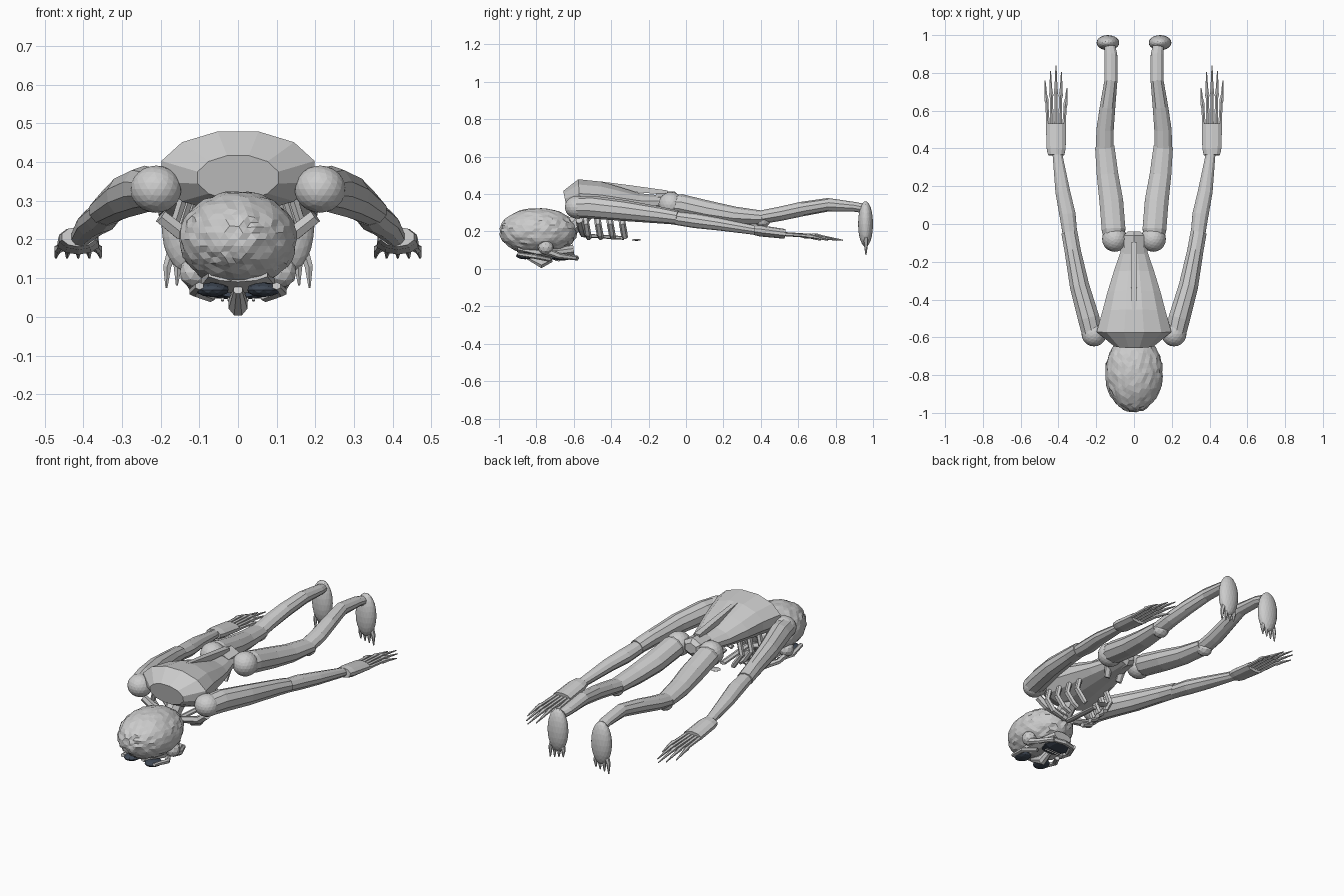
import bpy, bmesh, random
from math import cos, sin, tau
from mathutils import Vector

random.seed(4)
dark = bpy.data.materials.new("dark_hollow")
dark.diffuse_color = (0.05, 0.065, 0.09, 1)


def finish(bm, name, mat=None):
    bmesh.ops.recalc_face_normals(bm, faces=bm.faces)
    me = bpy.data.meshes.new(name)
    bm.to_mesh(me)
    bm.free()
    ob = bpy.data.objects.new(name, me)
    bpy.context.collection.objects.link(ob)
    if mat:
        me.materials.append(mat)
    return ob


def ball(name, c, r, sub=3, jitter=0.0, mat=None):
    bm = bmesh.new()
    bmesh.ops.create_icosphere(bm, subdivisions=sub, radius=1)
    for v in bm.verts:
        k = 1 + random.uniform(-jitter, jitter)
        v.co = Vector([c[i] + v.co[i] * r[i] * k for i in range(3)])
    return finish(bm, name, mat)


def tube(name, rows, n=10, mat=None):
    """Loft of elliptical rings; each row is (x, y, z, half width, half height)."""
    pts = [Vector(r[:3]) for r in rows]
    along = (pts[-1] - pts[0]).normalized()
    ref = Vector((0, 0, 1)) if abs(along.y) > 0.5 else Vector((0, 1, 0))
    bm = bmesh.new()
    rings = []
    for i, r in enumerate(rows):
        t = (pts[min(i + 1, len(pts) - 1)] - pts[max(i - 1, 0)]).normalized()
        side = t.cross(ref).normalized()
        up = side.cross(t)
        rings.append([bm.verts.new(pts[i] + side * r[3] * cos(tau * (k + .5) / n)
                                   + up * r[4] * sin(tau * (k + .5) / n)) for k in range(n)])
    for a, b in zip(rings, rings[1:]):
        for k in range(n):
            bm.faces.new((a[k], a[(k + 1) % n], b[(k + 1) % n], b[k]))
    bm.faces.new(rings[0])
    bm.faces.new(rings[-1])
    return finish(bm, name, mat)


def mirrored(rows, s):
    return [(r[0] * s, *r[1:]) for r in rows]


# Skull, nose and mouth
ball("skull", (0, -0.79, 0.2), (0.152, 0.206, 0.125), 4, 0.024)
tube("nose", [(0, -0.86, 0.07, .012, .012), (0, -0.77, 0.033, .026, .032),
              (0, -0.72, 0.055, .02, .02)], 8)
tube("upper_face", [(0, -0.9, 0.11, .08, .02), (0, -0.8, 0.09, .1, .03),
                    (0, -0.68, 0.09, .09, .03), (0, -0.6, 0.1, .06, .03)], 10)
tube("mouth_hollow", [(0, -0.72, 0.062, .05, .012), (0, -0.66, 0.058, .075, .014),
                      (0, -0.6, 0.065, .05, .012)], 10, dark)
tube("chin_bar", [(-.1, -.68, .07, .012, .012), (-.06, -.6, .06, .014, .014),
                  (0, -.585, .058, .014, .014), (.06, -.6, .06, .014, .014),
                  (.1, -.68, .07, .012, .012)], 6)
for i in range(6):
    x = -0.04 + i * 0.016
    tube("tooth", [(x, -.70, .046, .005, .006), (x, -.675, .043, .003, .004)], 4)

# Neck, torso, spine, pelvis
tube("neck", [(0, -0.66, 0.2, .05, .05), (0, -0.59, 0.24, .045, .05),
              (0, -0.53, 0.31, .05, .05)], 8)
tube("torso", [(0, -0.645, 0.36, .108, .06), (0, -0.57, 0.375, .205, .108),
               (0, -0.46, 0.37, .172, .1), (0, -0.36, 0.36, .145, .08),
               (0, -0.25, 0.35, .11, .056), (0, -0.15, 0.35, .075, .046),
               (0, -0.06, 0.35, .06, .04)], 12)
tube("spine_ridge", [(0, -0.46, 0.455, .016, .018), (0, -0.3, 0.43, .022, .024),
                     (0, -0.1, 0.408, .024, .016)], 4)
tube("pelvis", [(0, -0.16, 0.36, .06, .05), (0, -0.06, 0.36, .06, .055),
                (0, -0.04, 0.36, .04, .03)], 6)
ball("breastbone_tip", (0, -0.265, 0.155), (0.03, 0.026, 0.005), 2)
tube("breastbone", [(0, -0.56, 0.18, .018, .01), (0, -0.33, 0.165, .018, .01)], 6)

arm = [(.213, -.62, .33, .04, .04), (.222, -.58, .33, .056, .056), (.24, -.5, .33, .06, .061),
       (.288, -.33, .312, .054, .056), (.325, -.14, .288, .045, .045),
       (.342, -.045, .274, .045, .038)]
forearm = [(.338, -.06, .272, .04, .036), (.352, .05, .257, .045, .039),
           (.377, .17, .24, .041, .034), (.407, .38, .205, .026, .024)]
cuff = [(.412, .365, .207, .045, .026), (.412, .4, .203, .053, .03),
        (.413, .53, .187, .056, .026)]
thigh = [(.105, -.12, .345, .045, .045), (.108, -.03, .34, .066, .06),
         (.12, .12, .308, .066, .056), (.14, .26, .285, .06, .048),
         (.155, .41, .274, .054, .037)]
shin = [(.155, .40, .276, .05, .036), (.153, .5, .294, .048, .038),
        (.14, .62, .32, .043, .039), (.122, .76, .343, .036, .036),
        (.122, .9, .332, .035, .026), (.128, .94, .325, .03, .025)]

for s, side in ((1, "left"), (-1, "right")):
    # Face halves: eye, ear, cheek and jaw side
    ball(side + "_eye_hollow", (.066 * s, -.86, .07), (.044, .05, .019), 2, 0, dark)
    ball(side + "_ear", (.112 * s, -.75, .115), (.04, .042, .04), 2)
    tube(side + "_cheek", mirrored([(.1, -.9, .08, .012, .01), (.112, -.8, .065, .016, .013),
                                    (.07, -.73, .05, .014, .012)], s), 6)
    tube(side + "_jaw", mirrored([(.125, -.76, .1, .014, .02), (.11, -.68, .07, .013, .016),
                                  (.07, -.59, .058, .01, .012)], s), 6)
    # Collarbone and ribs
    tube(side + "_collarbone", mirrored([(.2, -.57, .26, .02, .02), (.15, -.56, .22, .022, .022),
                                         (.02, -.55, .185, .018, .018)], s), 6)
    for i in range(4):
        y, w = -.535 + i * .065, .158 - i * .016
        tube(side + "_rib", mirrored([(w - .02, y - .01, .32, .014, .018),
                                      (w + .006, y, .24, .014, .018),
                                      (w - .03, y + .01, .185, .014, .018),
                                      (.07, y + .015, .165, .012, .015)], s), 6)
    tube(side + "_hip_spur", mirrored([(.045, -.16, .33, .025, .012),
                                       (.04, -.18, .27, .02, .01)], s), 6)

    # Arm
    ball(side + "_shoulder", (.212 * s, -.582, .33), (.066, .066, .061), 3)
    tube(side + "_upper_arm", mirrored(arm, s))
    tube(side + "_forearm", mirrored(forearm, s))
    tube(side + "_wrist_cuff", mirrored(cuff, s))
    for i, tip in enumerate((.72, .805, .84, .81, .76)):
        k = i - 2
        x0, x1 = .413 + k * .021, .413 + k * .029
        mid = .53 + (tip - .53) * .55
        tube(side + "_finger", mirrored([(x0, .51, .187, .011, .011),
                                         (x0 + k * .003, mid - .02, .178, .009, .009),
                                         (x0 + k * .004, mid, .176, .013, .013),
                                         (x1 - k * .002, mid + .025, .172, .009, .009),
                                         (x1, tip, .153, .003, .003)], s), 6)

    # Leg
    ball(side + "_hip", (.102 * s, -.08, .345), (.067, .067, .066), 3)
    tube(side + "_thigh", mirrored(thigh, s))
    ball(side + "_knee", (.155 * s, .41, .26), (.043, .043, .04), 2)
    tube(side + "_shin", mirrored(shin, s))
    ball(side + "_foot", (.138 * s, .96, .24), (.06, .04, .122), 3)
    for i in range(4):
        x = .1 + i * .027
        tube(side + "_toe", mirrored([(x * .6 + .055, .962, .19, .017, .014),
                                      (x + .002, .962, .13, .012, .011),
                                      (x + .004, .962, .075 + .006 * abs(i - 3), .003, .003)], s), 6)
